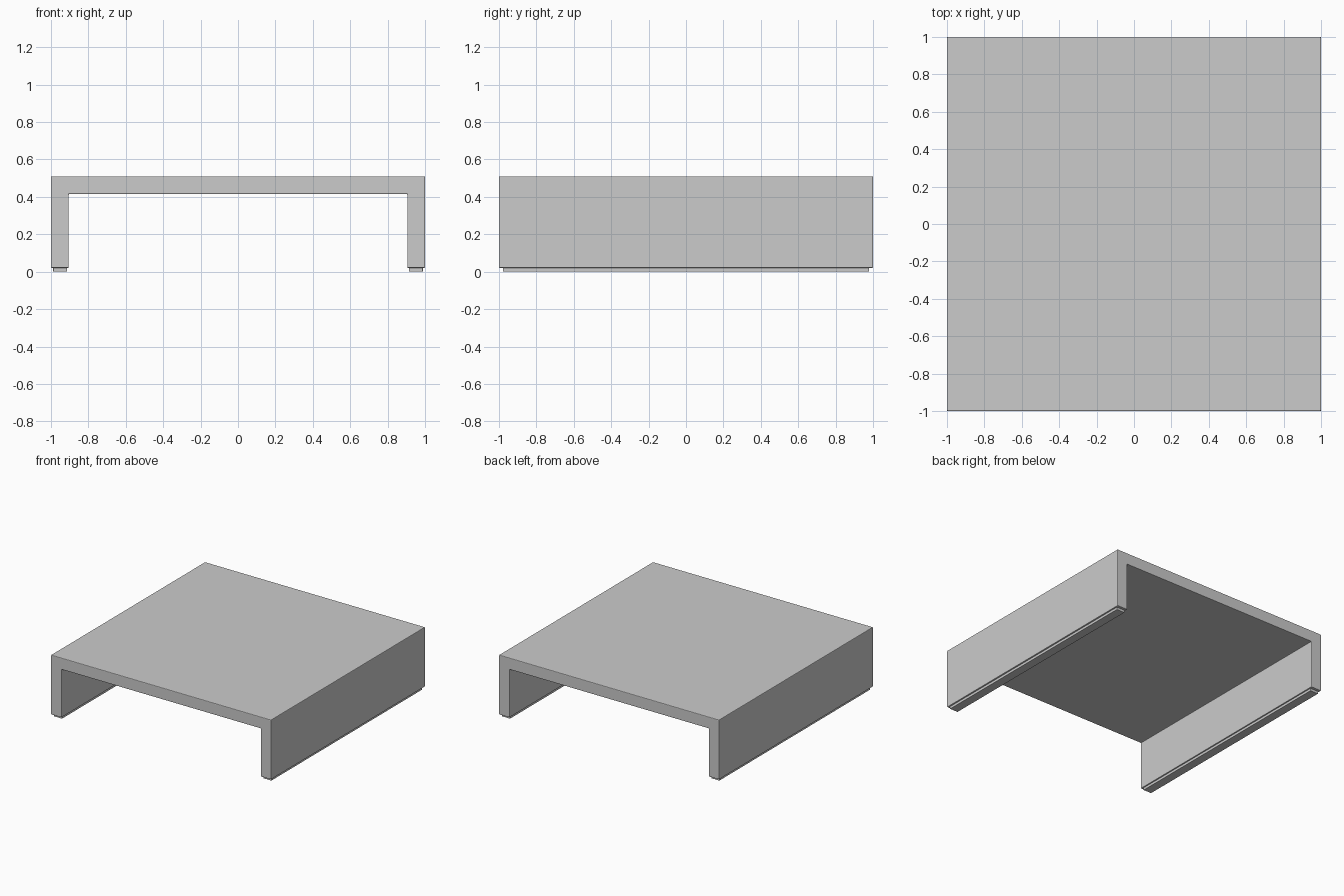
import bpy, bmesh

if "Cube" in bpy.data.objects:
    bpy.data.objects.remove(bpy.data.objects["Cube"])


def finish(name, bm, bevel):
    bmesh.ops.recalc_face_normals(bm, faces=bm.faces)
    mesh = bpy.data.meshes.new(name)
    bm.to_mesh(mesh)
    bm.free()
    obj = bpy.data.objects.new(name, mesh)
    bpy.context.collection.objects.link(obj)
    mod = obj.modifiers.new("edge_bevel", 'BEVEL')
    mod.width = bevel
    mod.segments = 2
    mod.limit_method = 'ANGLE'
    return obj


# Table body: one U-shaped profile extruded front to back
profile = [(-1, 0.02), (-1, 0.51), (1, 0.51), (1, 0.02),
           (0.905, 0.02), (0.905, 0.415), (-0.905, 0.415), (-0.905, 0.02)]
bm = bmesh.new()
face = bm.faces.new([bm.verts.new((x, -1, z)) for x, z in profile])
ext = bmesh.ops.extrude_face_region(bm, geom=[face], use_keep_orig=True)
moved = [g for g in ext["geom"] if isinstance(g, bmesh.types.BMVert)]
bmesh.ops.translate(bm, verts=moved, vec=(0, 2, 0))
finish("table_body", bm, 0.005)

# Inset foot strip under each side panel
for side, name in ((-1, "left_foot_strip"), (1, "right_foot_strip")):
    bm = bmesh.new()
    bmesh.ops.create_cube(bm, size=1)
    bmesh.ops.scale(bm, verts=bm.verts, vec=(0.073, 1.955, 0.022))
    bmesh.ops.translate(bm, verts=bm.verts, vec=(side * 0.9515, 0, 0.011))
    finish(name, bm, 0.001)
